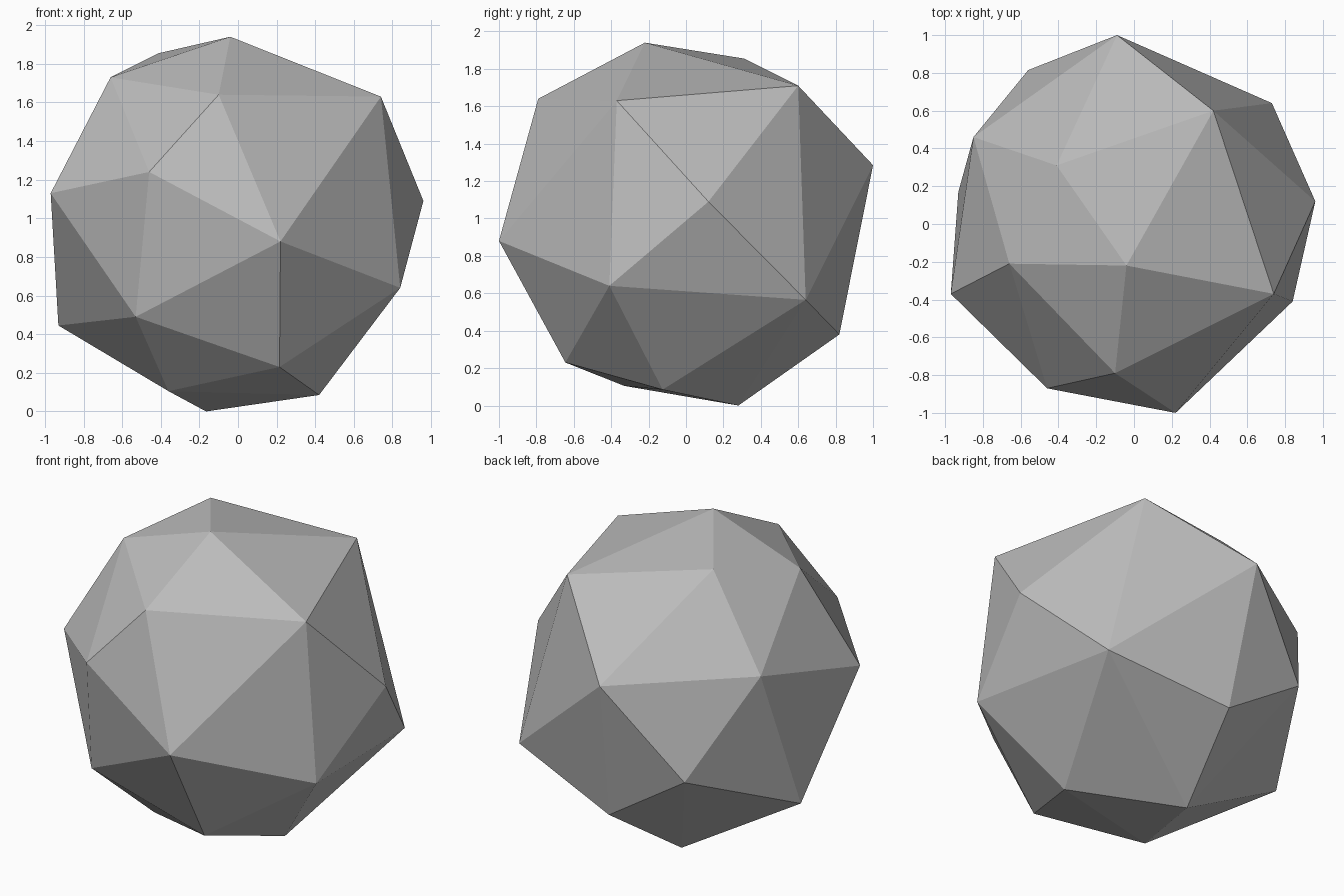
import bpy
import bmesh

# Remove only the default cube
default_cube = bpy.data.objects.get("Cube")
if default_cube:
    bpy.data.objects.remove(default_cube, do_unlink=True)


def make_material(name, color):
    """One flat colour, visible in the viewport and in a render."""
    material = bpy.data.materials.new(name)
    material.use_nodes = True
    material.diffuse_color = color
    shader = material.node_tree.nodes["Principled BSDF"]
    shader.inputs["Base Color"].default_value = color
    shader.inputs["Roughness"].default_value = 0.9
    return material


def hull_object(name, corners, material):
    """Wrap a faceted convex skin around a handful of corner points."""
    bm = bmesh.new()
    for corner in corners:
        bm.verts.new(corner)
    result = bmesh.ops.convex_hull(bm, input=bm.verts[:])
    loose = [v for v in result["geom_interior"] if isinstance(v, bmesh.types.BMVert)]
    if loose:
        bmesh.ops.delete(bm, geom=loose, context="VERTS")
    bmesh.ops.recalc_face_normals(bm, faces=bm.faces[:])
    for face in bm.faces:
        face.smooth = False
    mesh = bpy.data.meshes.new(name)
    bm.to_mesh(mesh)
    bm.free()
    mesh.materials.append(material)
    obj = bpy.data.objects.new(name, mesh)
    bpy.context.collection.objects.link(obj)
    return obj


# Chipped corners of the boulder, grouped from the crown down to the base
crown = [
    (-.04, -.22, 1.94), (-.41, .31, 1.855), (-.66, -.21, 1.73),
    (-.1, -.79, 1.64), (.74, -.37, 1.63), (.42, .6, 1.71),
]
upper_belt = [
    (-.46, -.87, 1.24), (-.97, -.37, 1.13), (.96, .12, 1.09),
    (-.09, 1, 1.285), (-.85, .46, 1.345),
]
lower_belt = [
    (.22, -1, .88), (.84, -.41, .64), (-.53, -.72, .49),
    (-.93, .17, .445), (.73, .64, .565), (-.56, .815, .725),
    (-.03, .82, .38),
]
base = [
    (.215, -.645, .23), (-.36, -.33, .105),
    (.42, -.125, .085), (-.165, .28, 0),
]

stone_grey = make_material("stone grey", (.5, .5, .5, 1))
hull_object("boulder", crown + upper_belt + lower_belt + base, stone_grey)
